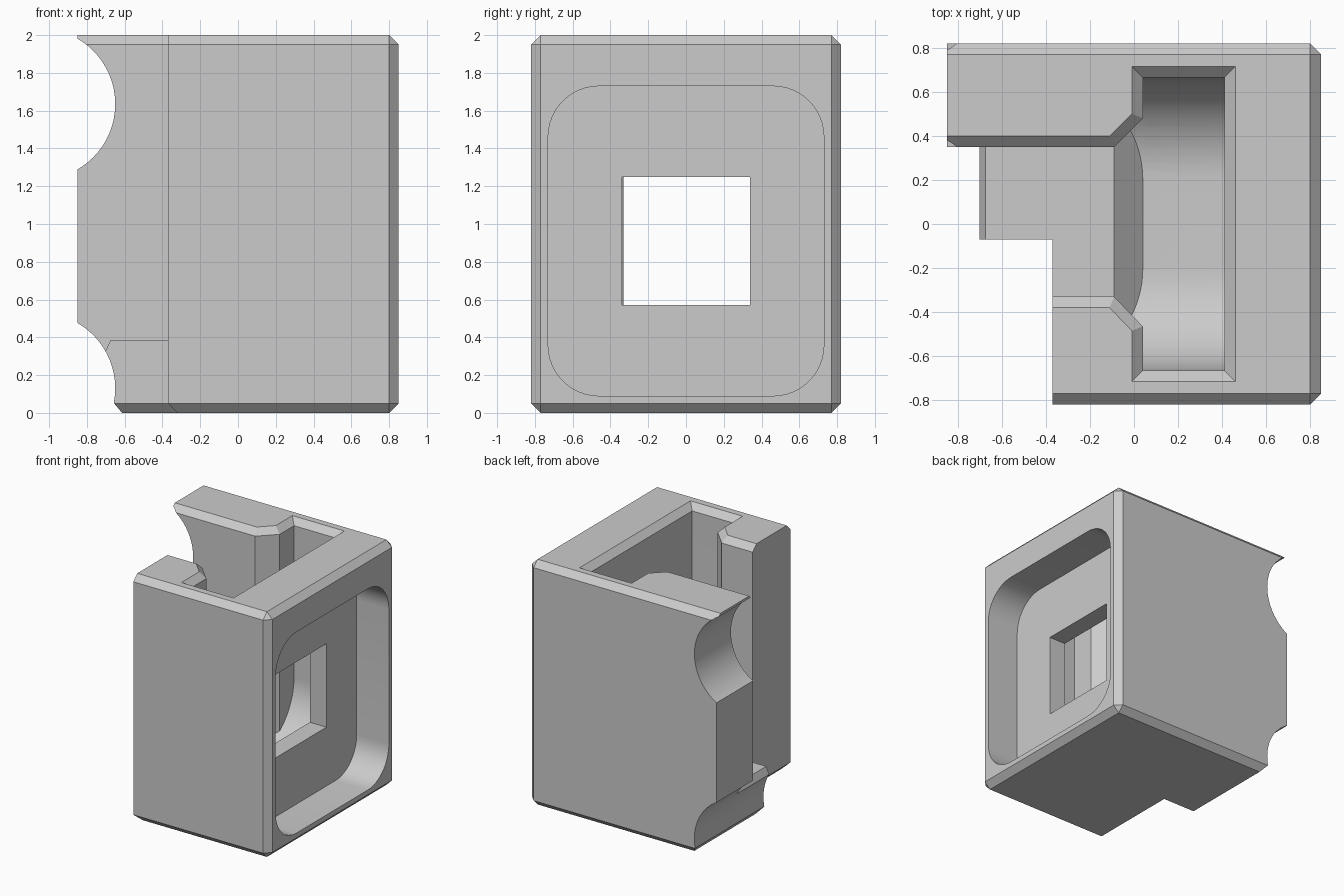
import bpy, bmesh
from math import sin, cos, pi, radians
from mathutils import Vector

cube = bpy.data.objects.get("Cube")
if cube:
    bpy.data.objects.remove(cube, do_unlink=True)

grey = bpy.data.materials.new("light grey plastic")
grey.use_nodes = True
colour = (0.6, 0.6, 0.6, 1)
grey.diffuse_color = colour
grey.node_tree.nodes["Principled BSDF"].inputs["Base Color"].default_value = colour

CH = 0.05      # chamfer width
FLOOR = 0.385  # channel floor height


def loft(name, ring_a, ring_b):
    """Closed solid between two matching rings of points."""
    bm = bmesh.new()
    a = [bm.verts.new(p) for p in ring_a]
    b = [bm.verts.new(p) for p in ring_b]
    bm.faces.new(a)
    bm.faces.new(b)
    for i in range(len(a)):
        j = (i + 1) % len(a)
        bm.faces.new((a[i], a[j], b[j], b[i]))
    bmesh.ops.recalc_face_normals(bm, faces=bm.faces)
    mesh = bpy.data.meshes.new(name)
    bm.to_mesh(mesh)
    bm.free()
    obj = bpy.data.objects.new(name, mesh)
    bpy.context.collection.objects.link(obj)
    return obj


def prism(name, pts, axis, lo, hi):
    """Extrude a flat outline along an axis."""
    def place(p, h):
        q = list(p)
        q.insert("xyz".index(axis), h)
        return q
    return loft(name, [place(p, lo) for p in pts], [place(p, hi) for p in pts])


def rect(x0, x1, y0, y1):
    return [(x0, y0), (x1, y0), (x1, y1), (x0, y1)]


def arc(cx, cy, r, start, end, n):
    return [(cx + r * cos(radians(start + (end - start) * i / n)),
             cy + r * sin(radians(start + (end - start) * i / n))) for i in range(n + 1)]


def offset(pts, d):
    """Grow a clockwise outline outwards with mitred corners."""
    out = []
    for i, p in enumerate(pts):
        p = Vector(p)
        e1 = (p - Vector(pts[i - 1])).normalized()
        e2 = (Vector(pts[(i + 1) % len(pts)]) - p).normalized()
        n1, n2 = Vector((-e1.y, e1.x)), Vector((-e2.y, e2.x))
        out.append(p + (n1 + n2) * d / (1 + n1.dot(n2)))
    return out


def combine(target, tool, operation="DIFFERENCE"):
    mod = target.modifiers.new("cut", "BOOLEAN")
    mod.operation, mod.solver, mod.object = operation, "EXACT", tool
    bpy.context.view_layer.update()
    with bpy.context.temp_override(object=target, active_object=target):
        bpy.ops.object.modifier_apply(modifier=mod.name)
    bpy.data.objects.remove(tool, do_unlink=True)


# Housing block with an L-shaped plan
plan = [(0.85, -0.82), (0.85, 0.82), (-0.85, 0.82),
        (-0.85, -0.07), (-0.37, -0.07), (-0.37, -0.82)]
housing = prism("housing", plan, "z", 0, 2)
housing.data.materials.append(grey)

# Chamfer the bottom rim, three top edges and the two right-hand corners
bm = bmesh.new()
bm.from_mesh(housing.data)
chosen = []
for e in bm.edges:
    a, b = (v.co for v in e.verts)
    mid = (a + b) / 2
    bottom = mid.z < 0.01 and mid.x > -0.84
    top = mid.z > 1.99 and (mid.x > 0.84 or abs(mid.y) > 0.81)
    corner = abs(a.z - b.z) > 1 and mid.x > 0.84
    if bottom or top or corner:
        chosen.append(e)
bmesh.ops.bevel(bm, geom=chosen, offset=CH, offset_type="OFFSET", segments=1,
                profile=0.5, affect="EDGES")
bmesh.ops.recalc_face_normals(bm, faces=bm.faces)
bm.to_mesh(housing.data)
bm.free()

# Open channel and front-left notch above the floor
combine(housing, prism("channel", [
    (-1, 0.35), (-0.09, 0.35), (-0.09, -0.33), (-0.37, -0.33), (-0.37, -1), (-1, -1)],
    "z", FLOOR, 2.2))

# Wide pocket with a rounded bottom
R, W, BASE = 0.46, 0.665, 0.255
slot = ([(W, 2.2), (-W, 2.2)] + arc(R - W, BASE + R, R, 180, 270, 20)
        + arc(W - R, BASE + R, R, 270, 360, 20))

# Splayed throat sloping down from the channel into the pocket
throat_plan = [(-0.12, 0.32), (0.06, 0.50), (0.06, -0.486), (-0.12, -0.30)]
throat = loft("throat", [(x, y, FLOOR - 0.09 - x) for x, y in throat_plan],
              [(x, y, 2.2) for x, y in throat_plan])
combine(throat, prism("throat_limit", slot, "x", -0.3, 0.3), "INTERSECT")
combine(housing, throat)
combine(housing, prism("pocket", slot, "x", 0.04, 0.41))

# Chamfered rim around the channel and pocket
rim = [(-1.2, 0.35), (-0.09, 0.35), (0.04, 0.48), (0.04, W), (0.41, W),
       (0.41, -W), (0.04, -W), (0.04, -0.465), (-0.09, -0.33), (-1.2, -0.33)]
combine(housing, loft("rim",
                      [(p.x, p.y, 2 - 2 * CH) for p in offset(rim, -CH)],
                      [(p.x, p.y, 2 + CH) for p in offset(rim, 2 * CH)]))

# Round scallops in the left side
for z in (1.635, 0.13):
    combine(housing, prism("scallop", arc(-1.05, z, 0.4, 0, 354.375, 63), "y", -1, 1))

# Slanted ledge lip and lower left chamfer
combine(housing, prism("ledge_lip", [
    (-0.66, 0.418), (-0.72, 0.286), (-0.8, 0.286), (-0.8, 0.418)], "y", -0.3, 0.35))
combine(housing, prism("lower_chamfer", [
    (-0.70, 0.104), (-0.565, -0.06), (-1, -0.06), (-1, 0.104)], "y", -1, 1))

# Rounded recess and square window in the right side
r = 0.27
recess = []
for cy, cz, start in ((0.73 - r, 1.73 - r, 0), (r - 0.73, 1.73 - r, 90),
                      (r - 0.73, 0.09 + r, 180), (0.73 - r, 0.09 + r, 270)):
    recess += arc(cy, cz, r, start, start + 90, 12)
combine(housing, prism("recess", recess, "x", 0.56, 1))
combine(housing, prism("window", rect(-0.34, 0.34, 0.57, 1.25), "x", 0.3, 0.7))

# Smooth curves, sharp corners
bpy.ops.object.select_all(action="DESELECT")
housing.select_set(True)
bpy.context.view_layer.objects.active = housing
bpy.ops.object.shade_smooth_by_angle(angle=radians(25))
